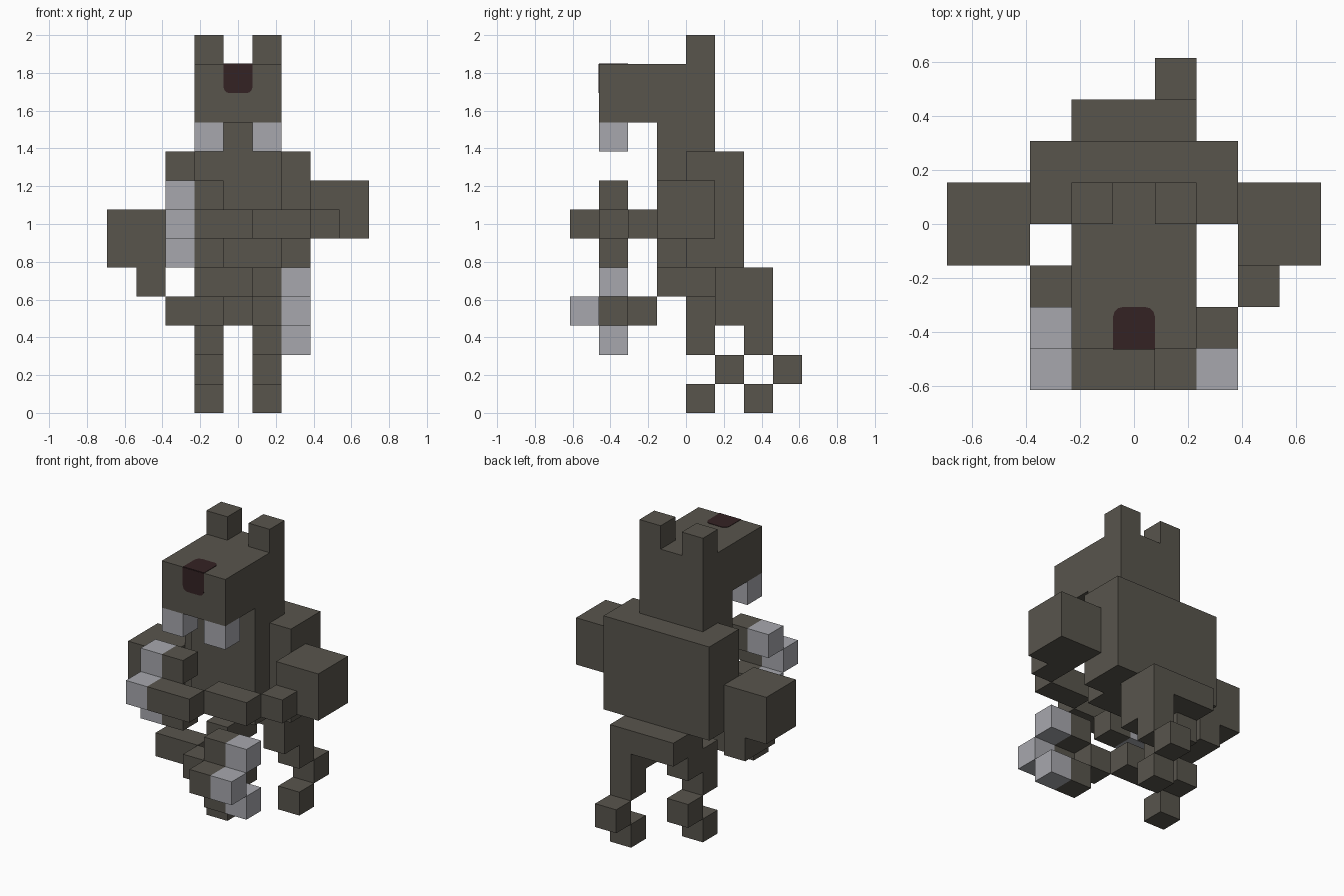
import bpy, bmesh, math
from mathutils import Vector

if "Cube" in bpy.data.objects:
    bpy.data.objects.remove(bpy.data.objects["Cube"], do_unlink=True)

U = 2 / 13  # one block of the grid


def material(name, rgb):
    m = bpy.data.materials.new(name)
    m.use_nodes = True
    m.diffuse_color = (*rgb, 1)
    m.node_tree.nodes["Principled BSDF"].inputs["Base Color"].default_value = (*rgb, 1)
    return m


FUR = material("grey_brown_fur", (0.098, 0.090, 0.073))
CLAW = material("pale_grey_claw", (0.386, 0.390, 0.420))
NOSE = material("dark_red_nose", (0.034, 0.016, 0.017))


def point(x, y, z):
    return Vector(((x - 4.5) * U, (y - 4) * U, z * U))


def finish(name, bm, mat):
    bmesh.ops.recalc_face_normals(bm, faces=bm.faces)
    me = bpy.data.meshes.new(name)
    bm.to_mesh(me)
    bm.free()
    me.materials.append(mat)
    ob = bpy.data.objects.new(name, me)
    bpy.context.collection.objects.link(ob)
    return ob


def blocks(name, mat, *ranges):
    """One object from boxes given as (x0, x1, y0, y1, z0, z1) in grid units."""
    bm = bmesh.new()
    for x0, x1, y0, y1, z0, z1 in ranges:
        a, b = point(x0, y0, z0), point(x1, y1, z1)
        verts = bmesh.ops.create_cube(bm, size=1)["verts"]
        for v in verts:
            v.co = Vector([(a[i] + b[i]) / 2 + v.co[i] * (b[i] - a[i]) for i in range(3)])
    return finish(name, bm, mat)


# Head, ears, teeth
blocks("head", FUR, (3, 6, 1, 5, 10, 12))
for side, x in (("right", 3), ("left", 5)):
    blocks(side + "_ear", FUR, (x, x + 1, 4, 5, 12, 13))
    blocks(side + "_fang", CLAW, (x, x + 1, 1, 2, 9, 10))

# Nose: a thin plate with two rounded corners on the front and on the top
R = 0.22


def nose_outline():
    pts = [(4, 0), (5, 0)]
    for cx, start in ((5 - R, 0), (4 + R, 90)):
        for i in range(4):
            t = math.radians(start + i * 30)
            pts.append((cx + R * math.cos(t), 1 - R + R * math.sin(t)))
    return pts


def plate(name, place, push):
    bm = bmesh.new()
    face = bm.faces.new([bm.verts.new(place(x, d)) for x, d in nose_outline()])
    out = bmesh.ops.extrude_face_region(bm, geom=[face])
    for v in out["geom"]:
        if isinstance(v, bmesh.types.BMVert):
            v.co += push
    finish(name, bm, NOSE)


plate("nose_front", lambda x, d: point(x, 1, 12 - d), Vector((0, -0.003, 0)))
plate("nose_top", lambda x, d: point(x, 1 + d, 12), Vector((0, 0, 0.003)))

# Body
blocks("neck", FUR, (3, 6, 3, 5, 9, 10))
blocks("chest", FUR, (3, 6, 3, 4, 5, 9))
blocks("back", FUR, (2, 7, 4, 6, 5, 9))
blocks("hips", FUR, (3, 6, 5, 7, 4, 5))

# Left arm, reaching across at chest height
blocks("left_shoulder", FUR, (7, 9, 3, 5, 6, 8))
blocks("left_forearm", FUR, (7, 8, 2, 3, 6, 7), (5, 7, 1, 2, 6, 7))

# Right arm, reaching across at hip height
blocks("right_shoulder", FUR, (0, 2, 3, 5, 5, 7), (1, 2, 3, 5, 4, 5))
blocks("right_forearm", FUR, (2, 4, 2, 3, 3, 4), (4, 5, 1, 2, 3, 4))

# Hands: three fingers, each tipped with a claw
for side, x0, x1, claw, z in (("left", 3, 5, 2, 6), ("right", 5, 6, 6, 3)):
    f = 3 if side == "left" else 5
    blocks(side + "_fingers", FUR, (x0, x1, 0, 1, z, z + 1),
           (f, f + 1, 1, 2, z + 1, z + 2), (f, f + 1, 1, 2, z - 1, z))
    blocks(side + "_claws", CLAW, (claw, claw + 1, 0, 1, z, z + 1),
           (claw, claw + 1, 1, 2, z + 1, z + 2), (claw, claw + 1, 1, 2, z - 1, z))

# Legs in mid stride: thigh, then heel and toe blocks
blocks("right_thigh", FUR, (3, 4, 4, 5, 2, 4), (3, 4, 5, 6, 3, 4))
blocks("left_thigh", FUR, (5, 6, 5, 7, 3, 4), (5, 6, 6, 7, 2, 3))
for side, x, y in (("right", 3, 4), ("left", 5, 6)):
    blocks(side + "_heel", FUR, (x, x + 1, y + 1, y + 2, 1, 2))
    blocks(side + "_foot", FUR, (x, x + 1, y, y + 1, 0, 1))
